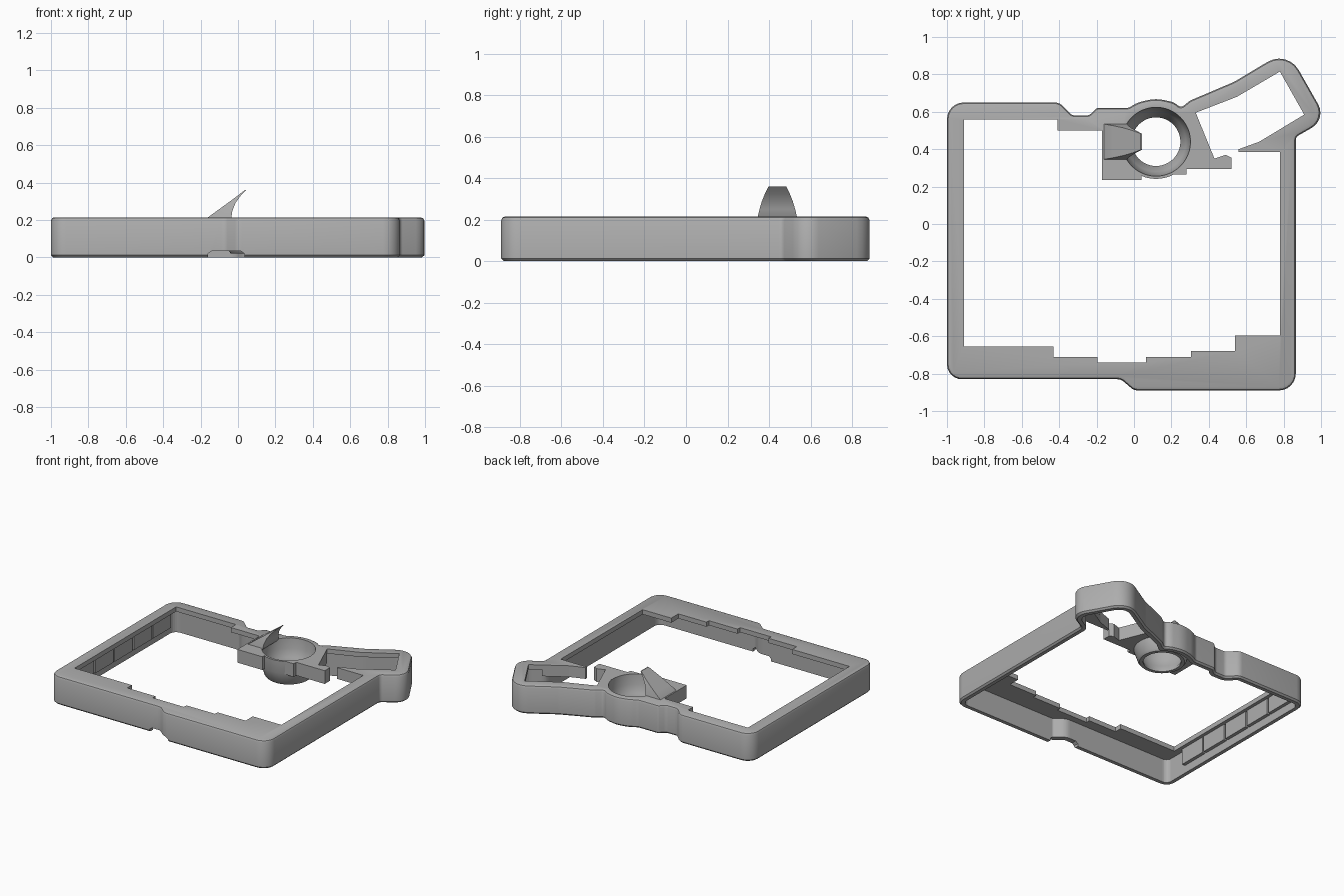
import bpy
import bmesh
import math
from mathutils import Vector

cube = bpy.data.objects.get("Cube")
if cube:
    bpy.data.objects.remove(cube, do_unlink=True)

grey = bpy.data.materials.new("mid_grey")
grey.use_nodes = True
COLOR = (0.42, 0.42, 0.42, 1)
grey.diffuse_color = COLOR
grey.node_tree.nodes["Principled BSDF"].inputs["Base Color"].default_value = COLOR


def finish(name, bm):
    bmesh.ops.recalc_face_normals(bm, faces=bm.faces)
    mesh = bpy.data.meshes.new(name)
    bm.to_mesh(mesh)
    bm.free()
    mesh.materials.append(grey)
    ob = bpy.data.objects.new(name, mesh)
    bpy.context.collection.objects.link(ob)
    return ob


def loft(name, loops):
    """Skin a stack of equal loops and cap both ends."""
    bm = bmesh.new()
    rings = [[bm.verts.new(p) for p in loop] for loop in loops]
    n = len(rings[0])
    for a, b in zip(rings, rings[1:]):
        for i in range(n):
            j = (i + 1) % n
            bm.faces.new((a[i], a[j], b[j], b[i]))
    bm.faces.new(rings[0][::-1])
    bm.faces.new(rings[-1])
    return finish(name, bm)


def rounded(corners, inset, z, steps=6):
    """Counter-clockwise outline of (x, y, radius), inset and filleted."""
    pts = [Vector(c[:2]) for c in corners]
    n = len(pts)
    moved, turns = [], []
    for i, p in enumerate(pts):
        d0 = (p - pts[i - 1]).normalized()
        d1 = (pts[(i + 1) % n] - p).normalized()
        n0, n1 = Vector((-d0.y, d0.x)), Vector((-d1.y, d1.x))
        moved.append(p + (n0 + n1) * inset / (1 + n0.dot(n1)))
        turns.append(d0.cross(d1))
    loop = []
    for i, p in enumerate(moved):
        a, b = moved[i - 1] - p, moved[(i + 1) % n] - p
        half = a.angle(b) / 2
        radius = max(corners[i][2] + (-inset if turns[i] > 0 else inset), 0.004)
        cut = min(radius / math.tan(half), a.length * 0.48, b.length * 0.48)
        radius = cut * math.tan(half)
        start, end = p + a.normalized() * cut, p + b.normalized() * cut
        centre = p + (a.normalized() + b.normalized()).normalized() * radius / math.sin(half)
        u, v = start - centre, end - centre
        sweep = u.angle(v)
        for k in range(steps + 1):
            t = k / steps
            q = centre + (u * math.sin((1 - t) * sweep) + v * math.sin(t * sweep)) / math.sin(sweep)
            loop.append((q.x, q.y, z))
    return loop


def prism(name, pts, z0, z1):
    return loft(name, [[(x, y, z) for x, y in pts] for z in (z0, z1)])


def box(name, x0, x1, y0, y1, z0, z1):
    return prism(name, [(x0, y0), (x1, y0), (x1, y1), (x0, y1)], z0, z1)


def carve(ob, cutter):
    mod = ob.modifiers.new("cut", "BOOLEAN")
    mod.operation = "DIFFERENCE"
    mod.solver = "EXACT"
    mod.object = cutter
    cutter.hide_render = True
    cutter.hide_viewport = True
    cutter.display_type = "WIRE"


def smooth(ob):
    bpy.ops.object.select_all(action="DESELECT")
    ob.select_set(True)
    bpy.context.view_layer.objects.active = ob
    bpy.ops.object.shade_smooth_by_angle(angle=math.radians(35))


TOP = 0.215
CUP = Vector((0.118, 0.44))

# Outer outline with the round cup bulge and the slanted corner arm
outline = [(-1, -0.83, 0.08), (-0.07, -0.83, 0.05), (0.0, -0.89, 0.06),
           (0.865, -0.89, 0.09), (0.865, 0.465, 0.03), (1.03, 0.56, 0.11),
           (0.82, 0.93, 0.12), (0.535, 0.76, 0.1), (0.3, 0.66, 0.05), (0.25, 0.62, 0.04)]
outline += [(CUP.x + 0.232 * math.cos(math.radians(a)),
             CUP.y + 0.232 * math.sin(math.radians(a)), 0.2) for a in (65, 90, 115)]
outline += [(-0.03, 0.62, 0.05), (-0.2, 0.62, 0.02), (-0.24, 0.58, 0.04),
            (-0.33, 0.58, 0.04), (-0.4, 0.65, 0.06), (-1, 0.65, 0.09)]

frame = loft("frame_shell", [rounded(outline, i, z) for z, i in
             ((0, 0.012), (0.012, 0), (0.197, 0), (0.21, 0.006), (TOP, 0.018))])

# Hollow underside leaving a thin wall and a top plate
carve(frame, loft("cavity_cutter", [rounded(outline, 0.04, z) for z in (-0.05, 0.18)]))

# Stepped opening that runs into the arm window
opening = [(-0.91, -0.655), (-0.43, -0.655), (-0.43, -0.71), (-0.195, -0.71),
           (-0.195, -0.74), (0.065, -0.74), (0.065, -0.71), (0.305, -0.71),
           (0.305, -0.68), (0.54, -0.68), (0.54, -0.595), (0.78, -0.595),
           (0.78, 0.385), (0.56, 0.385), (0.56, 0.4), (0.67, 0.44), (0.91, 0.585),
           (0.78, 0.815), (0.55, 0.68), (0.33, 0.595), (0.43, 0.35), (0.49, 0.37),
           (0.52, 0.355), (0.52, 0.295), (0.28, 0.295), (0.28, 0.265), (0.04, 0.265),
           (0.04, 0.235), (-0.17, 0.235), (-0.17, 0.5), (-0.41, 0.5), (-0.41, 0.56),
           (-0.91, 0.56)]
carve(frame, prism("opening_cutter", opening, 0.1, 0.3))

# Bottom notch in the front wall
notch = [(-0.16, -0.01), (0.035, -0.01), (0.035, 0.02), (0.015, 0.035),
         (-0.14, 0.035), (-0.16, 0.02)]
carve(frame, loft("notch_cutter", [[(x, y, z) for x, z in notch] for y in (-0.95, -0.75)]))

# Thick block around the cup, sharing the inner edge of the opening
block = prism("cup_block", opening[19:30] + [(-0.17, 0.6), (0.25, 0.6)], 0.115, TOP - 0.0005)
ring = [(CUP.x + 0.187 * math.cos(k * math.tau / 48),
         CUP.y + 0.187 * math.sin(k * math.tau / 48)) for k in range(48)]
bore = prism("bore_cutter", ring, -0.1, 0.4)
carve(block, bore)
carve(frame, bore)

# Pointed tab on the other side of the gap
prism("arm_tab", opening[13:16] + [(0.83, 0.535), (0.83, 0.385)], 0.13, TOP - 0.0005)

# Tapered open cup turned around its axis
profile = [(0.184, TOP), (0.199, TOP - 0.001), (0.196, 0.12), (0.168, 0.035), (0.155, 0.02),
           (0.13, 0.02), (0.13, 0.035), (0.16, 0.08), (0.178, 0.14)]
bm = bmesh.new()
verts = [bm.verts.new((CUP.x + r, CUP.y, z)) for r, z in profile]
edges = [bm.edges.new((verts[i - 1], verts[i])) for i in range(len(verts))]
bmesh.ops.spin(bm, geom=verts + edges, cent=(CUP.x, CUP.y, 0), axis=(0, 0, 1),
               angle=math.tau, steps=48, use_merge=True)
cup = finish("cup", bm)

# Leaning blade that hangs over the cup
sections = [(0.2, -0.17, -0.045, 0.097), (0.215, -0.16, -0.035, 0.094),
            (0.25, -0.112, -0.03, 0.086), (0.29, -0.057, -0.014, 0.074),
            (0.325, -0.009, 0.01, 0.06), (0.36, 0.036, 0.042, 0.043)]
blade = loft("blade", [[(x0, CUP.y - w, z), (x1, CUP.y - w, z),
                        (x1, CUP.y + w, z), (x0, CUP.y + w, z)] for z, x0, x1, w in sections])

# Segmented rail inside the left-hand wall
for k in range(5):
    y = -0.6 + k * 0.23
    box(f"wall_rail_{k + 1}", -0.965, -0.935, y, y + 0.215, 0.06, 0.185)

for ob in (frame, block, cup, blade):
    smooth(ob)
